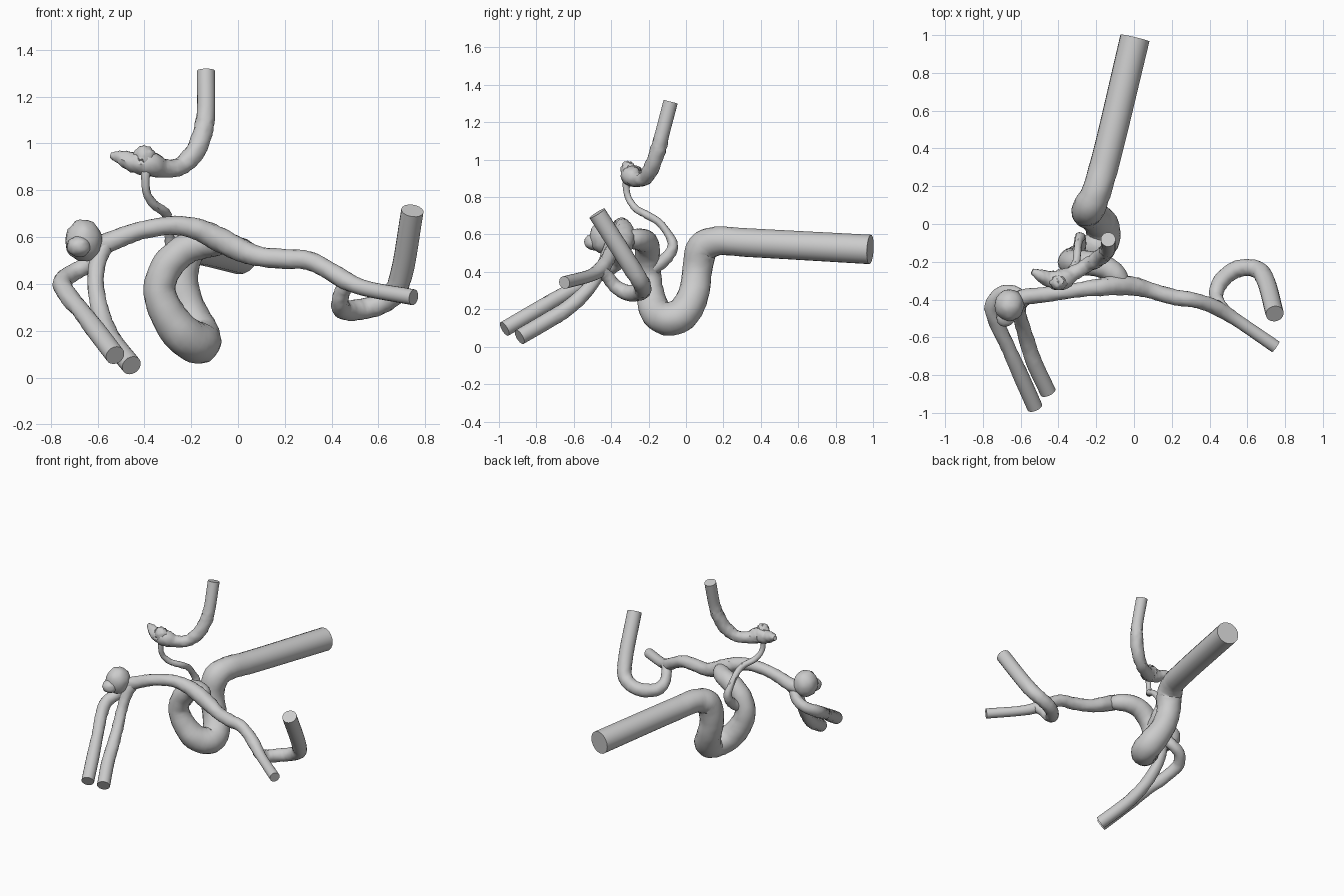
import bpy, bmesh, math, random
from mathutils import Vector

if "Cube" in bpy.data.objects:
    bpy.data.objects.remove(bpy.data.objects["Cube"])

random.seed(4)
SIDES = 18


def spline(points, steps=5):
    """Catmull-Rom resampling of (x, y, z, radius) points."""
    p = [Vector(q) for q in points]
    p = [2 * p[0] - p[1]] + p + [2 * p[-1] - p[-2]]
    out = []
    for i in range(1, len(p) - 2):
        a, b, c, d = p[i - 1:i + 3]
        # knot spacing by distance keeps tight bends free of kinks
        t = [0]
        for u, v in ((a, b), (b, c), (c, d)):
            t.append(t[-1] + max((v - u).to_3d().length, 1e-4) ** 0.5)
        for k in range(steps):
            s = t[1] + (t[2] - t[1]) * k / steps

            def mix(u, v, t0, t1):
                return u * ((t1 - s) / (t1 - t0)) + v * ((s - t0) / (t1 - t0))
            ab, bc, cd = mix(a, b, t[0], t[1]), mix(b, c, t[1], t[2]), mix(c, d, t[2], t[3])
            out.append(mix(mix(ab, bc, t[0], t[2]), mix(bc, cd, t[1], t[3]), t[1], t[2]))
    return out + [p[-2]]


def finish(name, bm):
    bmesh.ops.recalc_face_normals(bm, faces=bm.faces)
    me = bpy.data.meshes.new(name)
    bm.to_mesh(me)
    bm.free()
    ob = bpy.data.objects.new(name, me)
    bpy.context.collection.objects.link(ob)
    bpy.ops.object.select_all(action='DESELECT')
    ob.select_set(True)
    bpy.context.view_layer.objects.active = ob
    bpy.ops.object.shade_smooth_by_angle(angle=math.radians(40))


def vessel(name, points, rough=0.05, straight=(False, False)):
    """Swept tube with flat caps; straight ends stay free of bumps."""
    path = spline(points)
    n = len(path)
    bm = bmesh.new()
    rings, side = [], None
    for i, q in enumerate(path):
        tan = (path[min(i + 1, n - 1)].to_3d() - path[max(i - 1, 0)].to_3d()).normalized()
        if side is None:
            side = tan.orthogonal()
        side = (side - tan * side.dot(tan)).normalized()
        up = tan.cross(side)
        clean = (straight[0] and i <= 5) or (straight[1] and i >= n - 6)
        ring = []
        for k in range(SIDES):
            a = math.tau * k / SIDES
            r = q[3] * (1 if clean else 1 + random.uniform(-rough, rough))
            ring.append(bm.verts.new(q.to_3d() + r * (math.cos(a) * side + math.sin(a) * up)))
        rings.append(ring)
    for r0, r1 in zip(rings, rings[1:]):
        for k in range(SIDES):
            j = (k + 1) % SIDES
            bm.faces.new((r0[k], r0[j], r1[j], r1[k]))
    bm.faces.new(rings[0])
    bm.faces.new(rings[-1])
    finish(name, bm)


def bulge(name, centre, size, rough=0.04):
    bm = bmesh.new()
    bmesh.ops.create_icosphere(bm, subdivisions=3, radius=1)
    for v in bm.verts:
        f = 1 + random.uniform(-rough, rough)
        v.co = Vector([c + s * x * f for c, s, x in zip(centre, size, v.co)])
    finish(name, bm)


# large trunk: straight inlet, U-shaped siphon, then up into the fork
vessel("main_trunk", [
    (.005, .985, .52, .079), (-.155, .32, .557, .077), (-.2, .17, .565, .078), (-.235, .09, .53, .085),
    (-.25, .06, .41, .08), (-.215, .04, .28, .082), (-.165, -.02, .175, .09),
    (-.17, -.09, .148, .09), (-.235, -.16, .185, .085), (-.305, -.19, .28, .075),
    (-.335, -.2, .38, .068), (-.3, -.205, .48, .068), (-.22, -.21, .55, .065),
    (-.14, -.235, .57, .06), (-.09, -.275, .575, .055), (-.06, -.32, .575, .04)],
    rough=.025, straight=(True, False))

# crosswise vessel through the fork, ending in a straight outlet
vessel("cross_vessel", [
    (-.66, -.41, .55, .04), (-.57, -.385, .57, .043), (-.48, -.375, .607, .04), (-.4, -.365, .632, .038),
    (-.27, -.345, .65, .04), (-.18, -.335, .635, .046), (-.1, -.325, .6, .052),
    (0, -.33, .55, .05), (.08, -.35, .52, .043), (.2, -.385, .507, .042),
    (.3, -.4, .5, .04), (.38, -.42, .463, .038), (.45, -.45, .42, .04),
    (.53, -.5, .385, .034), (.75, -.65, .343, .034)], straight=(False, True))

# hooked branch on the right
vessel("right_hook_branch", [
    (.48, -.46, .41, .03), (.45, -.42, .375, .034), (.435, -.38, .325, .036),
    (.45, -.32, .29, .042), (.52, -.25, .29, .045), (.595, -.23, .31, .045),
    (.66, -.245, .35, .047), (.695, -.295, .43, .048), (.745, -.475, .713, .048)],
    straight=(False, True))

# two branches falling forward on the left
vessel("left_inner_branch", [
    (-.57, -.385, .57, .04), (-.6, -.42, .49, .036), (-.608, -.46, .4, .035), (-.59, -.54, .29, .038),
    (-.56, -.64, .2, .041), (-.53, -.73, .145, .043), (-.455, -.89, .052, .043)],
    straight=(False, True))
vessel("left_outer_branch", [
    (-.6, -.385, .53, .036), (-.64, -.36, .485, .036), (-.7, -.365, .45, .037),
    (-.75, -.43, .408, .04), (-.725, -.53, .35, .04), (-.67, -.645, .285, .038),
    (-.605, -.79, .2, .042), (-.525, -.97, .095, .042)], straight=(False, True))

# rounded sac at the left fork
bulge("left_sac", (-.66, -.43, .585), (.078, .085, .09))
bulge("left_sac_nub", (-.68, -.49, .56), (.05, .055, .045))

# thin winding vessel climbing from the siphon
vessel("thin_riser", [
    (-.3, -.17, .42, .035), (-.285, -.1, .48, .032), (-.285, -.07, .54, .027),
    (-.295, -.1, .61, .02), (-.3, -.15, .67, .02), (-.31, -.21, .705, .02),
    (-.36, -.27, .74, .019), (-.39, -.305, .79, .017), (-.395, -.32, .85, .018),
    (-.39, -.31, .91, .025)], rough=.08)

# upper vessel with lumpy left end and straight vertical outlet
vessel("upper_vessel", [
    (-.54, -.25, .948, .014), (-.5, -.27, .94, .03), (-.45, -.29, .92, .042), (-.385, -.295, .915, .055),
    (-.32, -.26, .895, .04), (-.25, -.22, .9, .038), (-.19, -.185, .955, .042),
    (-.15, -.15, 1.05, .042), (-.138, -.132, 1.12, .039), (-.137, -.082, 1.31, .039)],
    rough=.08, straight=(False, True))
bulge("upper_vessel_lump", (-.4, -.31, .945), (.045, .04, .047), .1)
